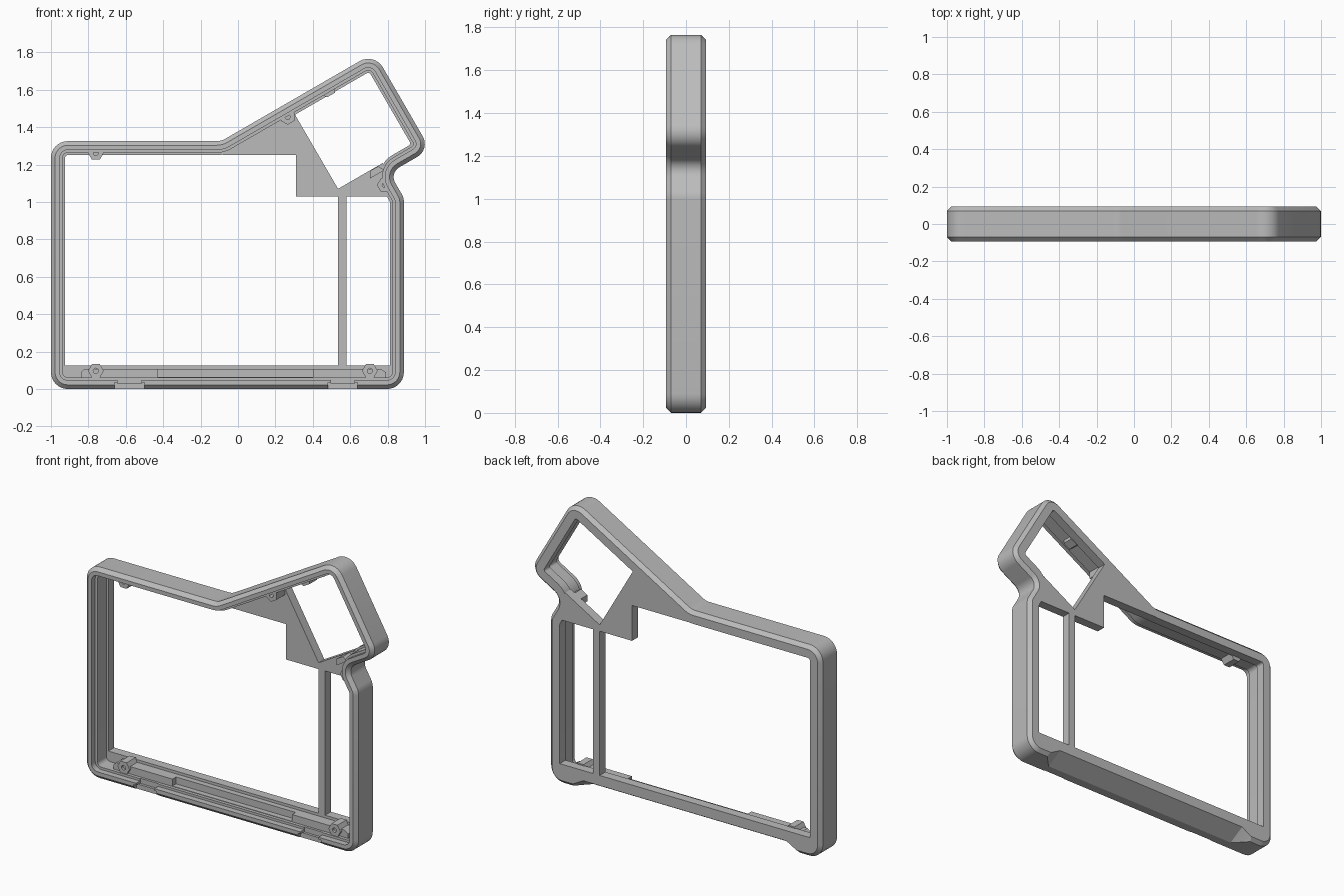
import bpy, bmesh, math
from mathutils import Vector

cube = bpy.data.objects.get("Cube")
if cube:
    bpy.data.objects.remove(cube, do_unlink=True)

grey = bpy.data.materials.new("matte grey")
grey.use_nodes = True
grey.diffuse_color = (0.5, 0.5, 0.5, 1)
grey.node_tree.nodes["Principled BSDF"].inputs["Base Color"].default_value = (0.5, 0.5, 0.5, 1)

HALF = 0.0925          # half depth of the frame
FLANGE = 0.035         # front side of the rear flange


def finish(bm, name):
    bmesh.ops.recalc_face_normals(bm, faces=bm.faces)
    mesh = bpy.data.meshes.new(name)
    bm.to_mesh(mesh)
    bm.free()
    mesh.materials.append(grey)
    obj = bpy.data.objects.new(name, mesh)
    bpy.context.collection.objects.link(obj)
    return obj


def prism(name, points, y0, y1):
    """Extrude an x-z polygon from y0 to y1."""
    bm = bmesh.new()
    a = [bm.verts.new((x, y0, z)) for x, z in points]
    b = [bm.verts.new((x, y1, z)) for x, z in points]
    n = len(a)
    bm.faces.new(a)
    bm.faces.new(b[::-1])
    for i in range(n):
        j = (i + 1) % n
        bm.faces.new((a[i], b[i], b[j], a[j]))
    return finish(bm, name)


def box(name, x0, x1, y0, y1, z0, z1):
    return prism(name, [(x0, z0), (x1, z0), (x1, z1), (x0, z1)], y0, y1)


def cut(obj, cutters):
    """Subtract the cutters for good and remove them."""
    for c in cutters:
        c.hide_render = True
        mod = obj.modifiers.new("cut", 'BOOLEAN')
        mod.operation, mod.solver, mod.object = 'DIFFERENCE', 'EXACT', c
    bpy.context.view_layer.update()
    graph = bpy.context.evaluated_depsgraph_get()
    mesh = bpy.data.meshes.new_from_object(obj.evaluated_get(graph))
    obj.modifiers.clear()
    obj.data = mesh
    for c in cutters:
        bpy.data.objects.remove(c, do_unlink=True)


def outline(corners, d, segs=8):
    """Counter-clockwise outline, offset inward by d, with filleted corners."""
    pts = [Vector(c[:2]) for c in corners]
    loop = []
    for i, p in enumerate(pts):
        u = (p - pts[i - 1]).normalized()
        w = (pts[(i + 1) % len(pts)] - p).normalized()
        n1, n2 = Vector((-u.y, u.x)), Vector((-w.y, w.x))
        mitre = (n1 + n2) / (1 + n1.dot(n2))
        side = 1 if u.x * w.y - u.y * w.x > 0 else -1
        r = max(corners[i][2] - side * d, 0.015)
        centre = p + mitre * (d + side * r)
        start = -n1 * side
        turn = math.atan2(u.x * w.y - u.y * w.x, u.dot(w))
        for k in range(segs + 1):
            a = turn * k / segs
            c, s = math.cos(a), math.sin(a)
            loop.append(centre + r * Vector((start.x * c - start.y * s, start.x * s + start.y * c)))
    return loop


# Outer frame: corner x, z, radius, lofted through depth levels
corners = [(-1, 0, .09), (.887, 0, .09), (.887, 1.022, .09), (.81, 1.155, .06),
           (1.028, 1.281, .08), (.729, 1.798, .09), (-.09, 1.325, .09), (-1, 1.325, .09)]
section = [(.022, -HALF), (0, -.07), (0, .07), (.022, HALF), (.075, HALF), (.075, FLANGE),
           (.062, FLANGE), (.062, -.055), (.047, -.055), (.047, -HALF)]
bm = bmesh.new()
rings = [[bm.verts.new((p.x, y, p.y)) for p in outline(corners, d)] for d, y in section]
for i, ring in enumerate(rings):
    nxt = rings[(i + 1) % len(rings)]
    for j in range(len(ring)):
        k = (j + 1) % len(ring)
        bm.faces.new((ring[j], ring[k], nxt[k], nxt[j]))
frame = finish(bm, "outer_frame")

# Sloped relief under the back of the base, tapered at both ends
bm = bmesh.new()
for x, inset in ((-.86, 0), (-.76, 1), (.65, 1), (.75, 0)):
    top = .065 if inset else .01
    front = -.03 if inset else .08
    for y, z in ((.12, top + .012), (front, -.01), (.12, -.01)):
        bm.verts.new((x, y, z))
bmesh.ops.convex_hull(bm, input=bm.verts)
cutters = [finish(bm, "base_relief")]

# Latch notches in the front lip of the base
for x in (-.58, .56):
    cutters.append(box("notch_wide", x - .08, x + .08, -.12, -.066, -.02, .034))
    cutters.append(box("notch_narrow", x - .063, x + .063, -.12, -.05, .03, .075))
cut(frame, cutters)

# Wide rear flange along the base
bottom_flange = box("bottom_flange", -.935, .82, FLANGE, HALF, .073, .125)

# Base ledge with a long shallow pocket
ledge = prism("base_ledge", [(-.84, .045), (.79, .045), (.79, .09), (.76, .108),
                             (-.82, .108), (-.84, .09)], -.035, FLANGE + .005)
cut(ledge, [box("pocket", -.43, .40, -.06, .0, .065, .125)])

# Rear corner plate below the tilted window
plate = prism("corner_plate", [(-.08, 1.252), (.31, 1.252), (.31, 1.03), (.82, 1.03), (.80, 1.1),
                               (.775, 1.2085), (.535, 1.07), (.305, 1.466), (.30, 1.475)],
              FLANGE, HALF)

# Upright divider
divider = box("divider_bar", .535, .58, FLANGE, HALF, .12, 1.035)

# Screw bosses: flat-topped hexagons with a bored hole
for i, (x, z, tilt) in enumerate(((-.76, 1.262, 0), (.265, 1.455, 30), (.785, 1.09, -60),
                                  (-.76, .097, 0), (.705, .097, 0))):
    def ngon(r, n, a0=0.0):
        return [(x + r * math.cos(a0 + math.tau * k / n), z + r * math.sin(a0 + math.tau * k / n))
                for k in range(n)]
    boss = prism(f"screw_boss_{i + 1}", ngon(.042, 6, math.radians(tilt)), -.05, FLANGE + .005)
    cut(boss, [prism("bore", ngon(.014, 16), -.1, .015)])

# Small retaining clips on the long window walls
along, inward = Vector((.866, .5)), Vector((.5, -.866))
for name, p, side in (("upper_clip", Vector((.49, 1.585)), 1), ("lower_clip", Vector((.735, 1.165)), -1)):
    shape = [(-.045, -.02), (.045, -.02), (.025, .015), (-.025, .015)]
    prism(name, [tuple(p + along * a + inward * side * b) for a, b in shape], -.03, FLANGE + .005)

# Keep hard edges crisp and fillets smooth
parts = [o for o in bpy.context.collection.objects if o.type == 'MESH' and grey.name in o.data.materials]
bpy.ops.object.select_all(action='DESELECT')
for o in parts:
    o.select_set(True)
bpy.context.view_layer.objects.active = frame
bpy.ops.object.shade_smooth_by_angle(angle=math.radians(25))
